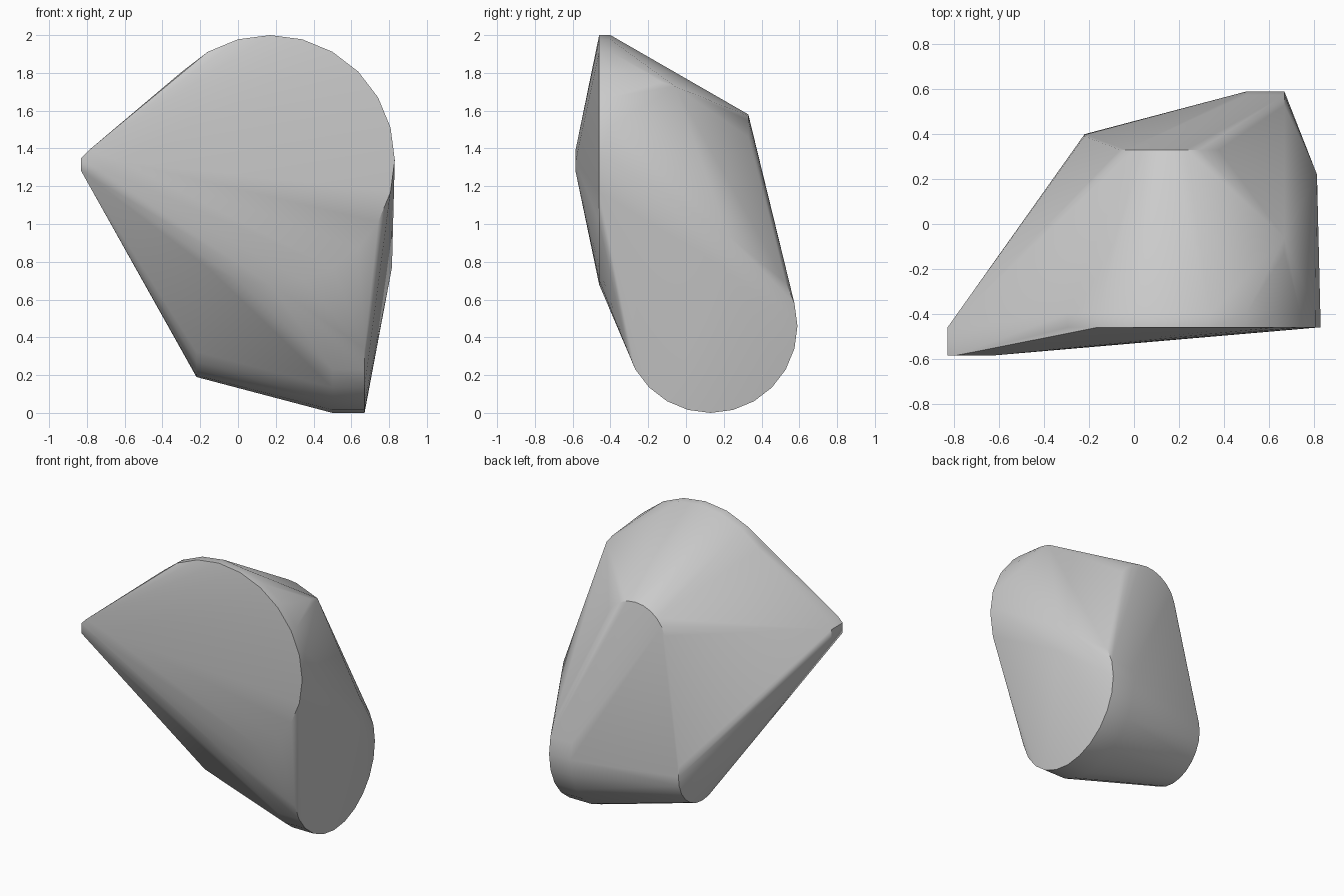
import bpy, bmesh, math
from mathutils import Vector

cube = bpy.data.objects.get("Cube")
if cube:
    bpy.data.objects.remove(cube, do_unlink=True)

SEGMENTS = 24
bm = bmesh.new()


def ring(axis, center, radius):
    """Add a circle of points facing along the given axis."""
    for i in range(SEGMENTS):
        a = 2 * math.pi * i / SEGMENTS
        c, s = radius * math.cos(a), radius * math.sin(a)
        offset = Vector((0, c, s)) if axis == "x" else Vector((c, 0, s))
        bm.verts.new(Vector(center) + offset)


# Large front disc tapering to a small disc at the back
for y, r in ((-0.46, 0.66), (-0.40, 0.66), (0.33, 0.24)):
    ring("y", (0.17, y, 1.34), r)

# Lower side disc tapering to a small disc on the opposite side
for x, r in ((0.67, 0.46), (0.50, 0.46), (-0.22, 0.27)):
    ring("x", (x, 0.13, 0.46), r)

# Pointed tip, shoulder corner and side bulge
tip = [(-0.83, -0.46, 1.28), (-0.83, -0.46, 1.35), (-0.83, -0.585, 1.28),
       (-0.83, -0.585, 1.35), (-0.79, -0.585, 1.39), (-0.62, -0.585, 1.33),
       (-0.70, -0.585, 1.28)]
shoulder = [(0.67, -0.06, 1.73), (0.67, -0.13, 1.75)]
bulge = [(0.815, 0.22, 0.94), (0.815, 0.20, 0.77)]
for p in tip + shoulder + bulge:
    bm.verts.new(p)

# Wrap everything in one convex skin
hull = bmesh.ops.convex_hull(bm, input=bm.verts[:])
inner = {g for g in hull["geom_interior"] + hull["geom_unused"]
         if isinstance(g, bmesh.types.BMVert)}
bmesh.ops.delete(bm, geom=list(inner), context="VERTS")
bmesh.ops.dissolve_limit(bm, angle_limit=math.radians(0.5),
                         verts=bm.verts[:], edges=bm.edges[:])
bmesh.ops.recalc_face_normals(bm, faces=bm.faces[:])

mesh = bpy.data.meshes.new("faceted_stone")
bm.to_mesh(mesh)
bm.free()
stone = bpy.data.objects.new("faceted_stone", mesh)
bpy.context.collection.objects.link(stone)

# Plain grey colour
grey = bpy.data.materials.new("light_grey")
grey.use_nodes = True
color = (0.6, 0.6, 0.6, 1)
grey.diffuse_color = color
grey.node_tree.nodes["Principled BSDF"].inputs["Base Color"].default_value = color
mesh.materials.append(grey)

# Smooth shading with sharp creases
bpy.ops.object.select_all(action="DESELECT")
stone.select_set(True)
bpy.context.view_layer.objects.active = stone
bpy.ops.object.shade_smooth_by_angle(angle=math.radians(30))
